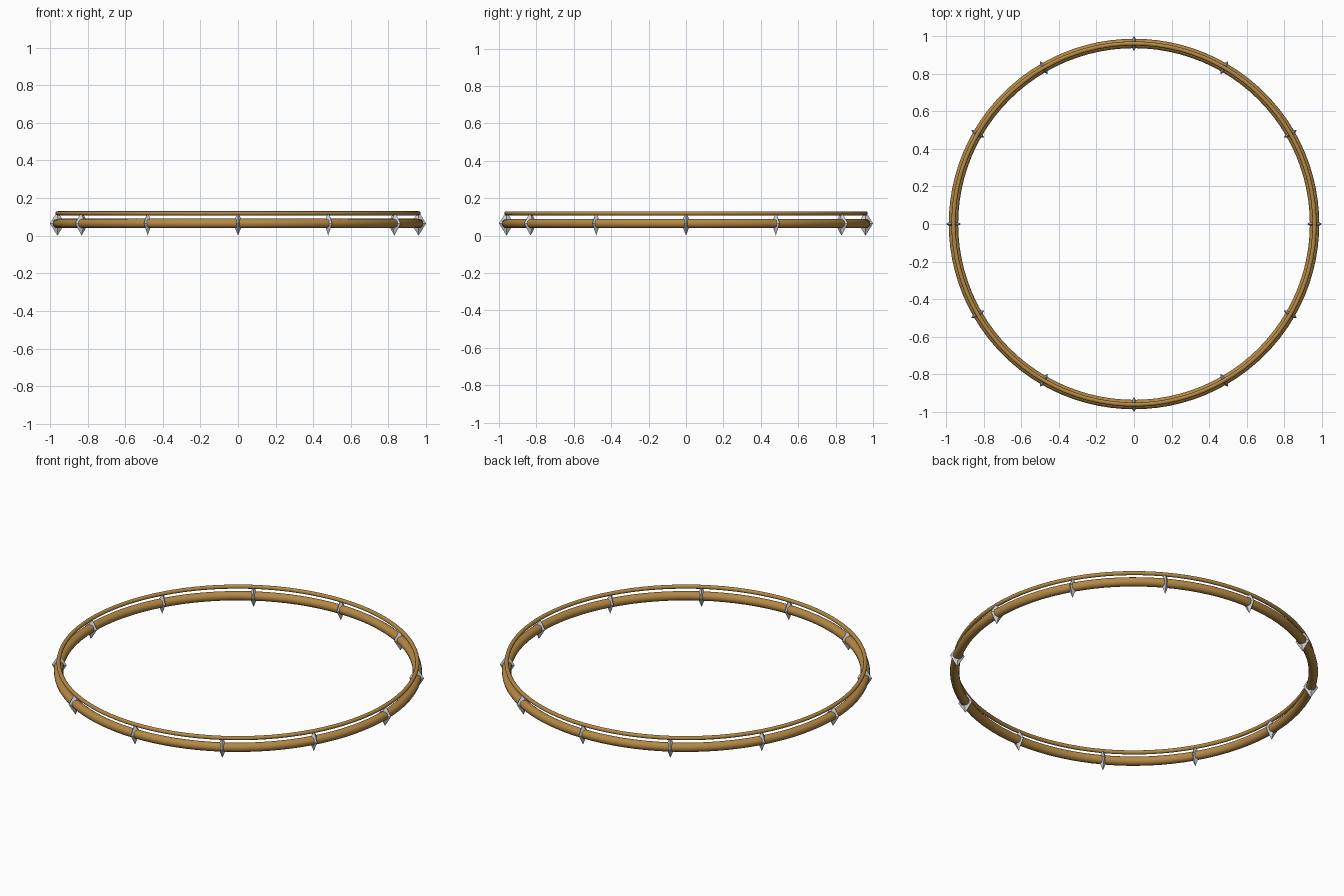
import bpy, math

if "Cube" in bpy.data.objects:
    bpy.data.objects.remove(bpy.data.objects["Cube"])

def material(name, rgb):
    m = bpy.data.materials.new(name)
    m.diffuse_color = (*rgb, 1)
    m.use_nodes = True
    m.node_tree.nodes["Principled BSDF"].inputs["Base Color"].default_value = m.diffuse_color
    return m

brass = material("brass", (0.46, 0.25, 0.06))
silver = material("silver", (0.62, 0.65, 0.70))
R = 0.96

def ring(name, z, r):
    bpy.ops.mesh.primitive_torus_add(major_radius=R, minor_radius=r, location=(0, 0, z),
                                     major_segments=96, minor_segments=16)
    o = bpy.context.object
    o.name = name
    o.data.materials.append(brass)
    bpy.ops.object.shade_smooth_by_angle()

# Thick lower hoop and thin upper hoop
ring("main_hoop", 0.065, 0.025)
ring("upper_hoop", 0.119, 0.011)

# Twelve faceted spikes: stretched octahedra threaded on the hoop
a, b, h = 0.04, 0.025, 0.065
verts = [(a, 0, 0), (0, b, 0), (-a, 0, 0), (0, -b, 0), (0, 0, h), (0, 0, -h)]
faces = []
for i in range(4):
    j = (i + 1) % 4
    faces += [(i, j, 4), (j, i, 5)]
mesh = bpy.data.meshes.new("spike")
mesh.from_pydata(verts, [], faces)
mesh.materials.append(silver)
for k in range(12):
    t = k * math.tau / 12
    o = bpy.data.objects.new(f"spike_{k + 1}", mesh)
    o.location = (R * math.cos(t), R * math.sin(t), h)
    o.rotation_euler.z = t
    bpy.context.collection.objects.link(o)
